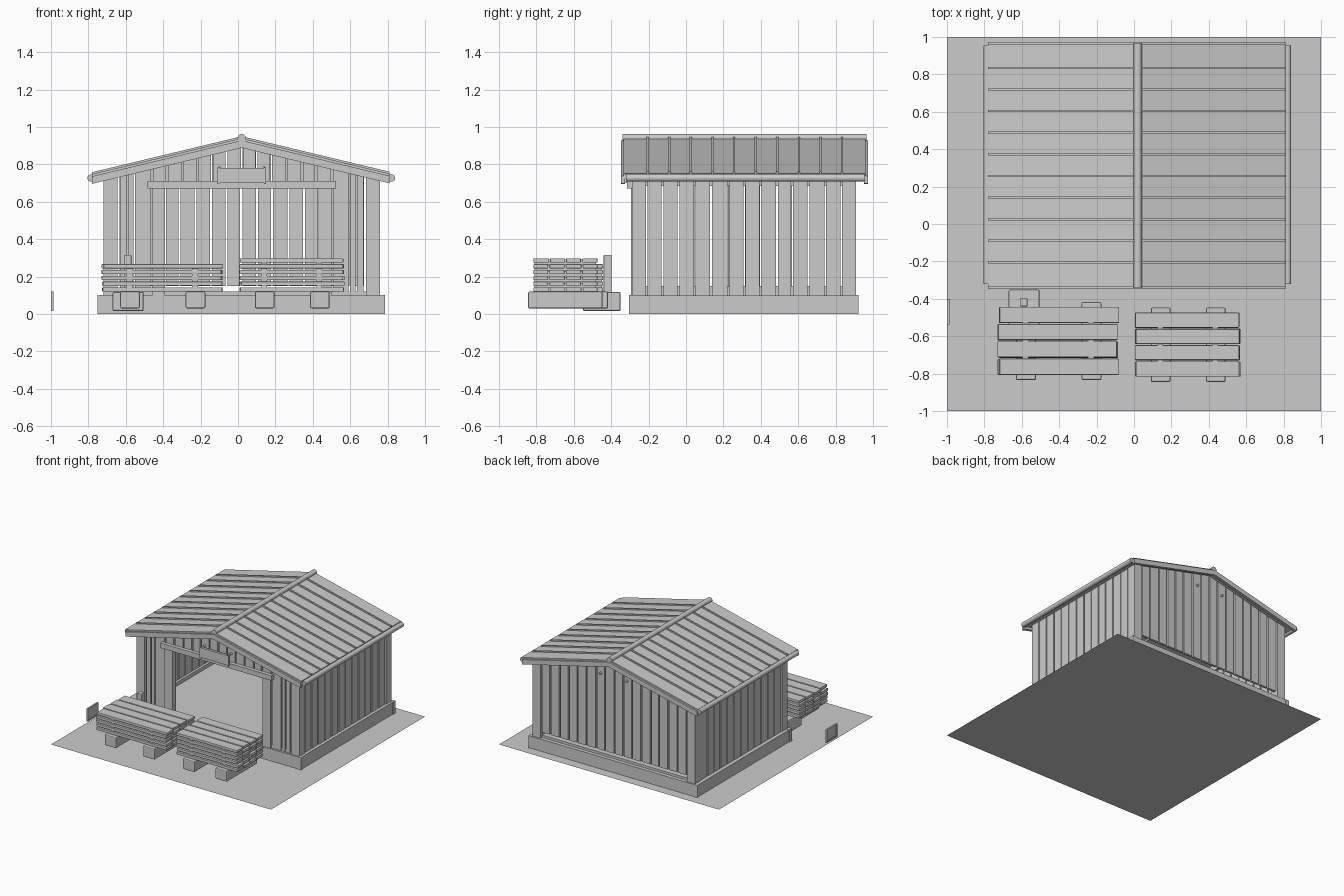
import bpy, bmesh, math, random
from mathutils import Matrix, Vector

random.seed(4)
cube = bpy.data.objects.get("Cube")
if cube:
    bpy.data.objects.remove(cube)

grey = bpy.data.materials.new("plain_grey")
grey.use_nodes = True
grey.diffuse_color = (0.6, 0.6, 0.6, 1)
grey.node_tree.nodes["Principled BSDF"].inputs["Base Color"].default_value = (0.6, 0.6, 0.6, 1)

MID = 0.02                 # x of the ridge
SLOPE = 0.24
LEFT, RIGHT = -0.72, 0.76  # outer wall faces
FRONT, BACK = -0.29, 0.91


def finish(name, bm, bevel=0.0):
    bmesh.ops.recalc_face_normals(bm, faces=bm.faces)
    mesh = bpy.data.meshes.new(name)
    bm.to_mesh(mesh)
    bm.free()
    mesh.materials.append(grey)
    obj = bpy.data.objects.new(name, mesh)
    bpy.context.collection.objects.link(obj)
    if bevel:
        mod = obj.modifiers.new("soft_edges", "BEVEL")
        mod.width, mod.segments = bevel, 2
    return obj


def add_box(bm, x0, x1, y0, y1, z0, z1):
    size = Matrix.Diagonal((x1 - x0, y1 - y0, z1 - z0, 1))
    place = Matrix.Translation(((x0 + x1) / 2, (y0 + y1) / 2, (z0 + z1) / 2))
    return bmesh.ops.create_cube(bm, size=1, matrix=place @ size)["verts"]


def boxes(name, items, bevel=0.0):
    bm = bmesh.new()
    for item in items:
        add_box(bm, *item)
    return finish(name, bm, bevel)


def roof_z(x, drop=0.0):
    return 0.94 - drop - SLOPE * abs(x - MID)


def gable_boards(name, items, y0, y1):
    """Upright boards whose tops follow the roof pitch."""
    bm = bmesh.new()
    for x0, x1, z0 in items:
        parts = [(x0, MID), (MID, x1)] if x0 < MID < x1 else [(x0, x1)]
        for a, b in parts:
            for v in add_box(bm, a, b, y0, y1, z0, 1):
                if v.co.z > 0.99:
                    v.co.z = roof_z(v.co.x, 0.03)
    return finish(name, bm)


def pitched(bm, y0, y1, top, bottom, x0=-0.78, x1=0.81):
    """Extrude an inverted-V band along y."""
    xs = (x0, MID, x1)
    pts = [(x, roof_z(x, top)) for x in xs] + [(x, roof_z(x, bottom)) for x in reversed(xs)]
    face = bm.faces.new([bm.verts.new((x, y0, z)) for x, z in pts])
    out = bmesh.ops.extrude_face_region(bm, geom=[face])["geom"]
    bmesh.ops.translate(bm, vec=(0, y1 - y0, 0),
                        verts=[g for g in out if isinstance(g, bmesh.types.BMVert)])


def rod_y(name, x, z, radius, y0, y1):
    bm = bmesh.new()
    turn = Matrix.Translation((x, (y0 + y1) / 2, z)) @ Matrix.Rotation(math.pi / 2, 4, "X")
    bmesh.ops.create_cone(bm, cap_ends=True, segments=16, radius1=radius, radius2=radius,
                          depth=y1 - y0, matrix=turn)
    for f in bm.faces:
        f.smooth = len(f.verts) == 4
    return finish(name, bm)


def spans(start, end, count, gap, jitter=0.004):
    """Split a length into boards with slightly uneven gaps."""
    step = (end - start) / count
    edges = [start + i * step + (random.uniform(-jitter, jitter) if 0 < i < count else 0)
             for i in range(count + 1)]
    return [(a + gap / 2, b - gap / 2) for a, b in zip(edges, edges[1:])]


# Ground sheet
bm = bmesh.new()
bmesh.ops.create_grid(bm, x_segments=1, y_segments=1, size=1)
finish("ground_sheet", bm)

# Foundation and raised floor
boxes("foundation", [(-0.745, 0.78, -0.30, 0.92, 0.001, 0.10)])
boxes("floor_slab", [(LEFT + 0.03, RIGHT - 0.03, FRONT + 0.01, BACK - 0.02, 0.10, 0.12)])
boxes("foundation_corners", [(x, x + 0.03, y, y + 0.03, 0.001, 0.102)
                             for x in (-0.75, 0.755) for y in (-0.305, 0.893)])

# Corner posts
for y, label in ((FRONT, "front"), (BACK - 0.075, "back")):
    gable_boards(label + "_corner_posts",
                 [(LEFT, LEFT + 0.075, 0.10), (RIGHT - 0.075, RIGHT, 0.10)], y, y + 0.075)

# Side walls with sill and top plate
for x, inner, label in ((LEFT + 0.005, LEFT + 0.025, "right"),
                        (RIGHT - 0.025, RIGHT - 0.045, "left")):
    boxes(label + "_wall_boards",
          [(x, x + 0.02, a, b, 0.10, 0.735) for a, b in spans(-0.21, 0.83, 12, 0.01)])
    boxes(label + "_wall_rails",
          [(inner, inner + 0.02, -0.22, 0.84, z, z + 0.05) for z in (0.10, 0.685)])

# Back wall, open at the foot
gable_boards("back_wall_boards",
             [(a, b, 0.15) for a, b in spans(LEFT + 0.08, RIGHT - 0.08, 16, 0.011)],
             BACK - 0.025, BACK - 0.005)

# Front wall: boards beside the doorway, posts, gable and lintel
side = [(-0.632, -0.595), (-0.587, -0.558), (-0.55, -0.468)]
side += [(2 * MID - b, 2 * MID - a) for a, b in side]
gable_boards("front_wall_boards", [(a, b, 0.10) for a, b in side], FRONT + 0.005, FRONT + 0.025)
boxes("door_posts", [(x, x + 0.07, FRONT - 0.005, FRONT + 0.04, 0.10, 0.69)
                     for x in (-0.46, 0.43)])
gable_boards("front_gable_boards", [(a, b, 0.68) for a, b in spans(-0.46, 0.50, 12, 0.011)],
             FRONT + 0.005, FRONT + 0.025)
boxes("door_lintel", [(-0.485, 0.525, -0.315, -0.285, 0.67, 0.71)])
boxes("blank_board", [(-0.11, 0.15, -0.335, -0.315, 0.70, 0.78)])
boxes("blank_board_ends", [(x, x + 0.01, -0.34, -0.33, 0.695, 0.785) for x in (-0.11, 0.14)])
for i, x in enumerate((-0.10, 0.14)):
    rod_y("gable_bolt_%d" % i, x, 0.78, 0.009, FRONT - 0.02, BACK + 0.012)

# Roof sheets, raised seams and verge boards
bm = bmesh.new()
pitched(bm, -0.335, 0.96, 0.0, 0.03)
finish("roof_sheets", bm)
bm = bmesh.new()
for i in range(10):
    y = -0.205 + i * 0.1155
    pitched(bm, y - 0.006, y + 0.006, -0.01, 0.005)
finish("roof_seams", bm)
for y, label in ((-0.348, "front"), (0.952, "back")):
    bm = bmesh.new()
    pitched(bm, y, y + 0.022, 0.012, 0.052)
    finish(label + "_verge_boards", bm)
rod_y("ridge_cap", MID, 0.94, 0.022, -0.34, 0.965)
for x, label in ((-0.785, "right"), (0.82, "left")):
    rod_y(label + "_eave_pole", x, 0.727, 0.02, -0.32, 0.955)


# Stacked timber on bearers
def timber_stack(name, x0, x1, y0, y1, layers, bearers):
    step, base = 0.031, 0.12
    boards, spacers = [], []
    for k in range(layers):
        z = base + k * step
        for a, b in spans(y0, y1, 4, 0.008, 0.002):
            shift = random.uniform(-0.006, 0.006)
            boards.append((x0 + 0.006 + shift, x1 - 0.006 + shift, a, b, z, z + 0.022))
        if k < layers - 1:
            spacers += [(x + 0.035, x + 0.065, y0 + 0.01, y1 - 0.01, z + 0.02, z + step + 0.015)
                        for x in bearers]
    boxes(name + "_boards", boards, 0.003)
    boxes(name + "_spacers", spacers)
    boxes(name + "_bearers", [(x, x + 0.105, y0 - 0.025, y1 + 0.023, 0.03, base)
                              for x in bearers], 0.008)


timber_stack("right_stack", -0.73, -0.08, -0.81, -0.44, 5, (-0.63, -0.28))
timber_stack("left_stack", 0.005, 0.57, -0.82, -0.47, 6, (0.09, 0.385))

# Chopping block with an upright handle
boxes("chopping_block", [(-0.67, -0.505, -0.55, -0.35, 0.015, 0.118)], 0.008)
boxes("upright_handle", [(-0.61, -0.57, -0.44, -0.398, 0.11, 0.315)], 0.003)

# Small framed plate at the edge of the ground
boxes("edge_plate", [(-0.996, -0.99, -0.53, -0.41, 0.025, 0.11)])
boxes("edge_plate_frame", [(-1.0, -0.987, -0.54, -0.40, z, z + 0.012) for z in (0.015, 0.108)]
      + [(-1.0, -0.987, y, y + 0.012, 0.015, 0.12) for y in (-0.54, -0.412)])
